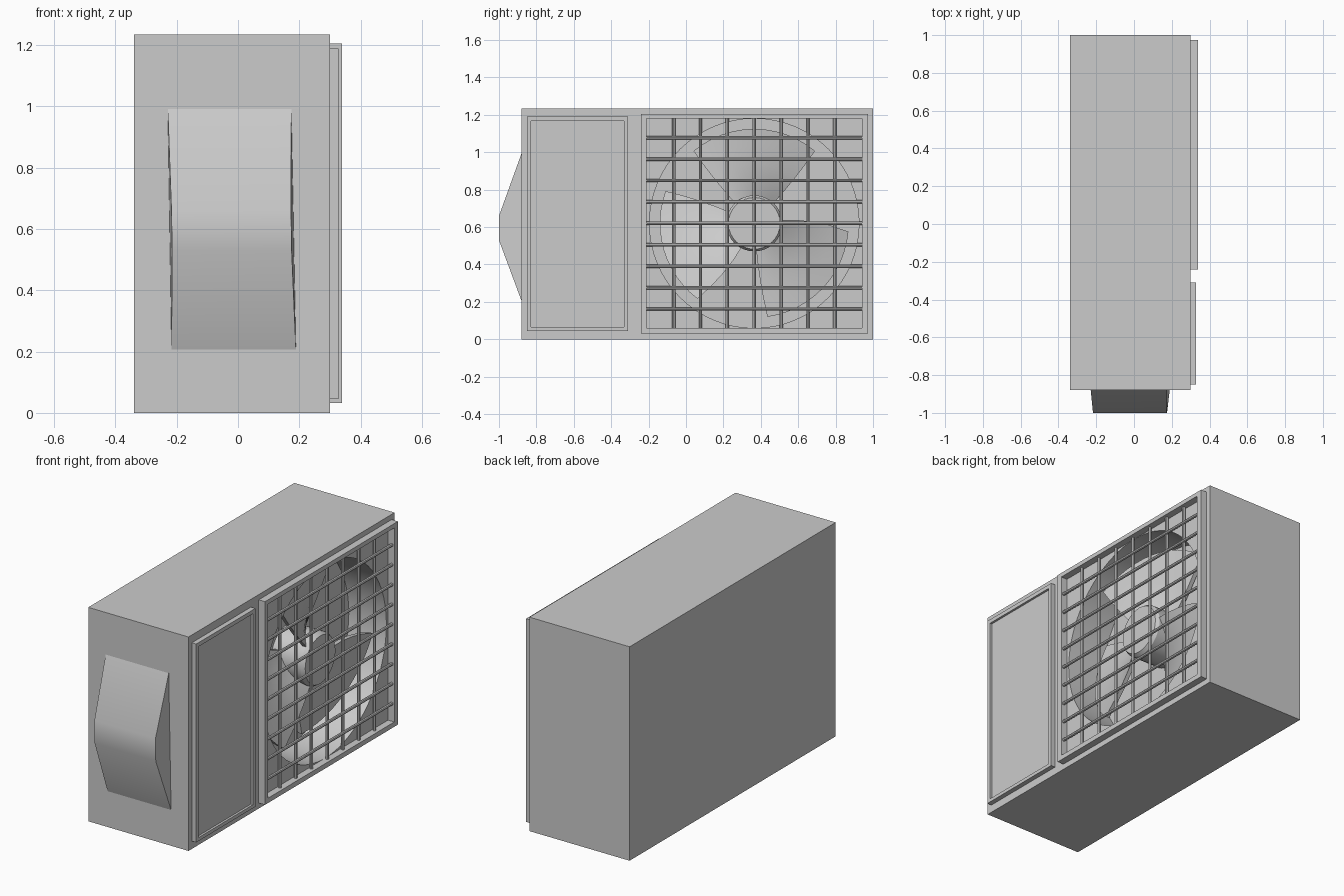
import bpy, bmesh, math
from mathutils import Vector, Matrix

if "Cube" in bpy.data.objects:
    bpy.data.objects.remove(bpy.data.objects["Cube"])

FAN_Y, FAN_Z, DUCT_R = 0.365, 0.62, 0.56
FACE_X, BACK_X = 0.30, 0.06      # casing front plane, bottom of fan recess


def finish(name, bm, smooth=False):
    bmesh.ops.recalc_face_normals(bm, faces=bm.faces)
    mesh = bpy.data.meshes.new(name)
    bm.to_mesh(mesh)
    bm.free()
    ob = bpy.data.objects.new(name, mesh)
    bpy.context.collection.objects.link(ob)
    if smooth:
        bpy.ops.object.select_all(action='DESELECT')
        ob.select_set(True)
        bpy.context.view_layer.objects.active = ob
        bpy.ops.object.shade_smooth_by_angle(angle=math.radians(35))
    return ob


def add_box(bm, lo, hi):
    lo, hi = Vector(lo), Vector(hi)
    mat = Matrix.Translation((lo + hi) / 2) @ Matrix.Diagonal((*(hi - lo), 1))
    bmesh.ops.create_cube(bm, size=1, matrix=mat)


def add_rod(bm, a, b, r1, r2=None, sides=8):
    a, b = Vector(a), Vector(b)
    rot = (b - a).to_track_quat('Z', 'Y').to_matrix().to_4x4()
    bmesh.ops.create_cone(bm, cap_ends=True, segments=sides, radius1=r1,
                          radius2=r1 if r2 is None else r2, depth=(b - a).length,
                          matrix=Matrix.Translation((a + b) / 2) @ rot)


def frame(name, x0, x1, outer, inner):
    """Rectangular ring in the y-z plane; outer/inner are (y0, z0, y1, z1)."""
    bm = bmesh.new()
    loops = []
    for x in (x0, x1):
        for y0, z0, y1, z1 in (outer, inner):
            loops.append([bm.verts.new((x, y, z)) for y, z in
                          ((y0, z0), (y1, z0), (y1, z1), (y0, z1))])
    for p, q in ((0, 1), (2, 3), (0, 2), (1, 3)):
        for i in range(4):
            j = (i + 1) % 4
            bm.faces.new((loops[p][i], loops[p][j], loops[q][j], loops[q][i]))
    return finish(name, bm)


# Casing with a round fan recess
bm = bmesh.new()
add_box(bm, (-0.34, -0.88, 0), (FACE_X, 1.0, 1.235))
casing = finish("casing", bm)
bm = bmesh.new()
add_rod(bm, (BACK_X, FAN_Y, FAN_Z), (0.5, FAN_Y, FAN_Z), DUCT_R, sides=64)
cutter = finish("recess_cutter", bm)
cutter.hide_render = True
mod = casing.modifiers.new("recess", 'BOOLEAN')
mod.operation, mod.solver, mod.object = 'DIFFERENCE', 'EXACT', cutter
bpy.context.view_layer.objects.active = casing
casing.select_set(True)
bpy.ops.object.modifier_apply(modifier="recess")
bpy.data.objects.remove(cutter)
casing.select_set(True)
bpy.ops.object.shade_smooth_by_angle(angle=math.radians(35))

# Side cover bulging from the narrow end
bm = bmesh.new()
left, right = [], []
for y, z, xl, xr in ((-0.87, 0.18, -0.217, 0.19), (-1.0, 0.53, -0.215, 0.175),
                     (-1.0, 0.66, -0.217, 0.173), (-0.87, 1.02, -0.23, 0.174)):
    left.append(bm.verts.new((xl, y, z)))
    right.append(bm.verts.new((xr, y, z)))
bm.faces.new(left)
bm.faces.new(right)
for i in range(4):
    j = (i + 1) % 4
    bm.faces.new((left[i], left[j], right[j], right[i]))
finish("side_cover", bm, smooth=True)

# Service panel with raised rim
frame("panel_rim", FACE_X - 0.005, 0.328, (-0.85, 0.045, -0.31, 1.19),
      (-0.828, 0.065, -0.332, 1.167))
bm = bmesh.new()
add_box(bm, (FACE_X - 0.005, -0.83, 0.063), (0.315, -0.33, 1.169))
finish("service_panel", bm)

# Grille frame and crossed bars
Y0, Y1, Z0, Z1 = -0.21, 0.94, 0.06, 1.18
frame("grille_frame", FACE_X - 0.005, 0.34, (-0.24, 0.032, 0.973, 1.205),
      (Y0, Z0, Y1, Z1))
bm = bmesh.new()
for i in range(1, 8):
    y = Y0 + (Y1 - Y0) * i / 8
    add_rod(bm, (0.314, y, Z0 - 0.01), (0.314, y, Z1 + 0.01), 0.009)
for i in range(9):
    z = FAN_Z + (i - 4) * 0.1145
    add_rod(bm, (0.324, Y0 - 0.01, z), (0.324, Y1 + 0.01, z), 0.009)
finish("grille_bars", bm, smooth=True)

# Fan hub
bm = bmesh.new()
add_rod(bm, (BACK_X - 0.01, FAN_Y, FAN_Z), (0.25, FAN_Y, FAN_Z), 0.15, sides=32)
add_rod(bm, (0.25, FAN_Y, FAN_Z), (0.27, FAN_Y, FAN_Z), 0.15, 0.138, sides=32)
finish("fan_hub", bm, smooth=True)


# Pitched fan blades: start and end angles at root and tip
def blade(name, root, tip, nr=4, na=12, thick=0.025):
    bm = bmesh.new()
    grid = {}
    for s in (0, 1):
        for i in range(nr + 1):
            t = i / nr
            r = 0.13 + t * 0.375
            for j in range(na + 1):
                u = j / na
                a0 = root[0] + (tip[0] - root[0]) * t
                a1 = root[1] + (tip[1] - root[1]) * t
                a = math.radians(a0 + (a1 - a0) * u)
                x = 0.165 + (u - 0.5) * 0.15 + (s - 0.5) * thick
                grid[s, i, j] = bm.verts.new((x, FAN_Y + r * math.cos(a),
                                              FAN_Z + r * math.sin(a)))
    for i in range(nr):
        for j in range(na):
            for s in (0, 1):
                bm.faces.new([grid[s, i + di, j + dj] for di, dj in
                              ((0, 0), (1, 0), (1, 1), (0, 1))])
    border = ([(i, 0) for i in range(nr)] + [(nr, j) for j in range(na)] +
              [(i, na) for i in range(nr, 0, -1)] + [(0, j) for j in range(na, 0, -1)])
    for p, q in zip(border, border[1:] + border[:1]):
        bm.faces.new((grid[0, *p], grid[0, *q], grid[1, *q], grid[1, *p]))
    finish(name, bm, smooth=True)


blade("fan_blade_top", (46, 134), (50, 130))
blade("fan_blade_left", (155, 243), (160, 233))
blade("fan_blade_right", (-86, 8), (-82, -5))
